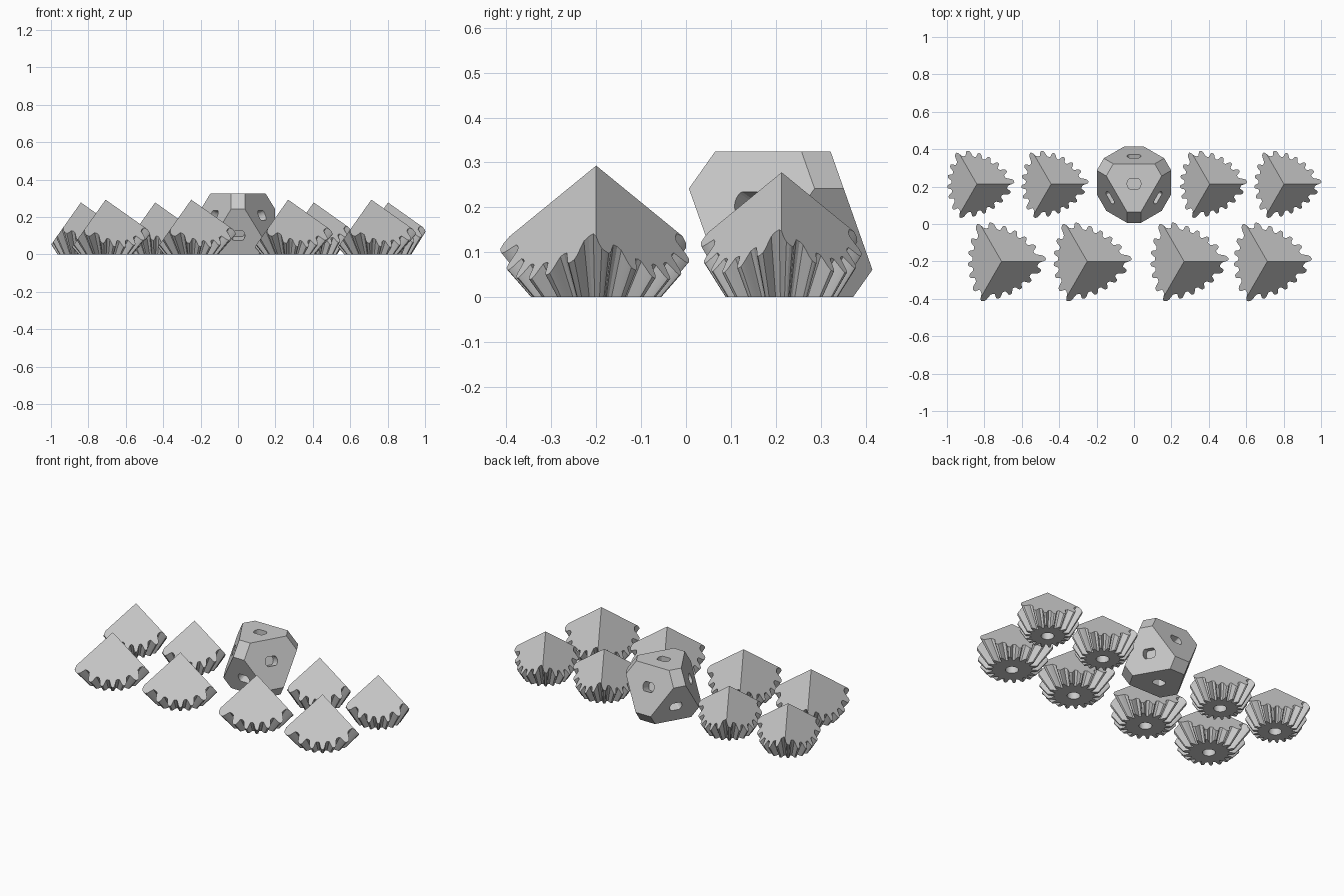
import bpy, bmesh
from math import sin, cos, pi, sqrt, radians, degrees
from mathutils import Matrix, Vector

if "Cube" in bpy.data.objects:
    bpy.data.objects.remove(bpy.data.objects["Cube"])

grey = bpy.data.materials.new("plain_grey")
grey.use_nodes = True
grey.diffuse_color = (0.6, 0.6, 0.6, 1)
grey.node_tree.nodes["Principled BSDF"].inputs["Base Color"].default_value = (0.6, 0.6, 0.6, 1)


def make_object(name, bm, loc=(0, 0, 0)):
    bmesh.ops.recalc_face_normals(bm, faces=bm.faces)
    mesh = bpy.data.meshes.new(name)
    bm.to_mesh(mesh)
    bm.free()
    mesh.materials.append(grey)
    ob = bpy.data.objects.new(name, mesh)
    ob.location = loc
    bpy.context.collection.objects.link(ob)
    return ob


def smooth(ob):
    bpy.ops.object.select_all(action='DESELECT')
    ob.select_set(True)
    bpy.context.view_layer.objects.active = ob
    bpy.ops.object.shade_smooth_by_angle(angle=radians(28))


TEETH = 18
STEP = 2 * pi / TEETH
TOOTH_AT = radians(5)
# One tooth: position across the pitch, and height from root (0) to tip (1)
TOOTH = [(-0.25, 0.4), (-0.18, 0.75), (-0.1, 0.96), (0, 1), (0.1, 0.96),
         (0.18, 0.75), (0.25, 0.4), (0.34, 0.06), (0.5, 0), (0.66, 0.06)]


def make_gear(name, height, tip, root, hole=0.036, depth=0.09):
    """Bevel gear whose top is a cube corner; tip and root are (base radius, flare)."""
    bm = bmesh.new()
    low, high, rim, roof = [], [], [], []
    for i in range(TEETH):
        for pos, lift in TOOTH:
            a = TOOTH_AT + (i + pos) * STEP
            base = root[0] + (tip[0] - root[0]) * lift
            flare = root[1] + (tip[1] - root[1]) * lift
            # Drop of the cube corner below its point in this direction
            drop = sqrt(2) * cos((a + 1e-9) % (2 * pi / 3) - pi / 3)
            r = (base + flare * height) / (1 + flare * drop)
            d = Vector((cos(a), sin(a), 0))
            up = Vector((0, 0, 1))
            low.append(bm.verts.new(d * base))
            high.append(bm.verts.new(d * r + up * (height - drop * r)))
            rim.append(bm.verts.new(d * hole))
            roof.append(bm.verts.new(d * hole + up * depth))
    n = len(low)
    for i in range(n):
        j = (i + 1) % n
        for a, b in ((low, high), (low, rim), (rim, roof)):
            bm.faces.new((a[i], a[j], b[j], b[i]))
    bm.faces.new(roof)
    # Three flat faces of the cube corner
    peak = bm.verts.new((0, 0, height))
    third = n // 3
    for s in range(3):
        bm.faces.new([peak] + [high[(s * third + i) % n] for i in range(third + 1)])
    ob = make_object(name, bm)
    smooth(ob)
    return ob


def gear_row(name, xs, y, **shape):
    first = make_gear(name + "_1", **shape)
    first.location = (xs[0], y, 0)
    for i, x in enumerate(xs[1:], 2):
        ob = first.copy()
        ob.name = name + "_" + str(i)
        ob.location = (x, y, 0)
        bpy.context.collection.objects.link(ob)


gear_row("long_tooth_gear", [-0.708, -0.25, 0.268, 0.713], -0.2,
         height=0.293, tip=(0.145, 0.88), root=(0.107, 0.65))
gear_row("short_tooth_gear", [-0.84, -0.443, 0.405, 0.802], 0.213,
         height=0.278, tip=(0.125, 0.63), root=(0.092, 0.5))

# Core: an octahedron with its corners cut off
D_TOP, D_BOTTOM, D_CORNER = 0.168, 0.157, 0.219


def direction(z, azimuth):
    r = sqrt(1 - z * z)
    a = radians(azimuth)
    return Vector((r * cos(a), r * sin(a), z))


faces = [(Vector((0, 0, 1)), D_TOP), (Vector((0, 0, -1)), D_BOTTOM)]
corners = []
for az in (-90, 30, 150):
    faces += [(direction(-1 / 3, az), D_TOP), (direction(1 / 3, az + 180), D_BOTTOM)]
    corners += [(direction(1 / sqrt(3), az), D_CORNER),
                (direction(-1 / sqrt(3), az + 180), D_CORNER)]

bm = bmesh.new()
bmesh.ops.create_cube(bm, size=1)
for normal, dist in faces + corners:
    bmesh.ops.bisect_plane(bm, geom=bm.verts[:] + bm.edges[:] + bm.faces[:], dist=1e-6,
                           plane_co=normal * dist, plane_no=normal, clear_outer=True)
    bmesh.ops.holes_fill(bm, edges=[e for e in bm.edges if e.is_boundary], sides=0)
core = make_object("core", bm, (0, 0.2147, D_BOTTOM))

# Pin sockets with two flat sides, one in every large face
SOCKET_R, FLAT, SOCKET_DEPTH = 0.037, 0.027, 0.06
bm = bmesh.new()
for normal, dist in faces:
    side = Vector((0, 0, 1)).cross(normal)
    side = side.normalized() if side.length > 0.01 else Vector((1, 0, 0))
    other = normal.cross(side)
    rings = []
    for d in (dist - SOCKET_DEPTH, dist + 0.02):
        ring = []
        for i in range(32):
            a = 2 * pi * (i + 0.5) / 32
            v = max(-FLAT, min(FLAT, SOCKET_R * sin(a)))
            ring.append(bm.verts.new(normal * d + side * SOCKET_R * cos(a) + other * v))
        rings.append(ring)
    for i in range(32):
        j = (i + 1) % 32
        bm.faces.new((rings[0][i], rings[0][j], rings[1][j], rings[1][i]))
    for ring in rings:
        bm.faces.new(ring)
cutter = make_object("socket_cutter", bm, core.location)
cutter.hide_render = True
cutter.hide_viewport = True
cutter.display_type = 'WIRE'
cut = core.modifiers.new("sockets", 'BOOLEAN')
cut.operation = 'DIFFERENCE'
cut.solver = 'EXACT'
cut.object = cutter
